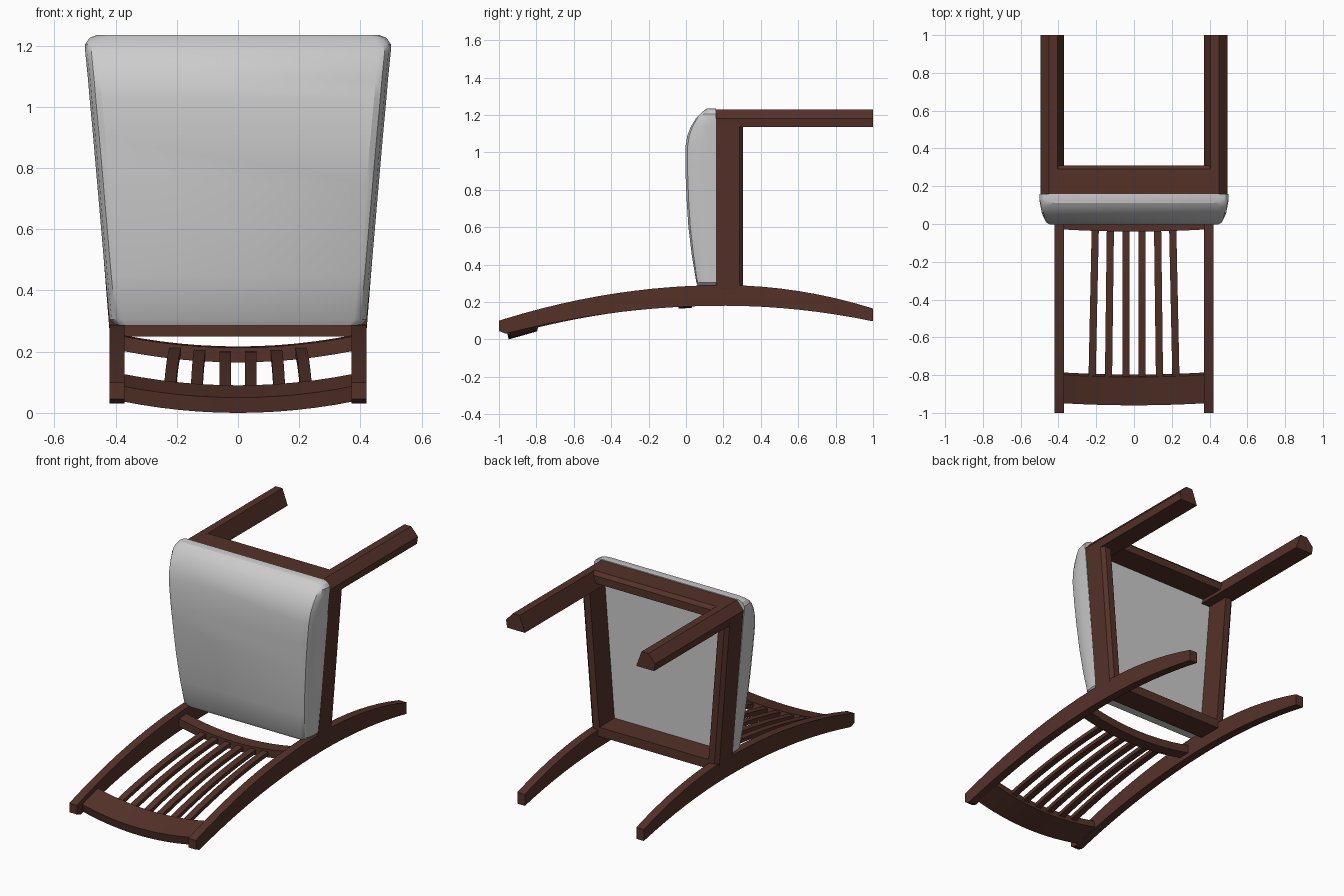
import bpy, bmesh

if "Cube" in bpy.data.objects:
    bpy.data.objects.remove(bpy.data.objects["Cube"])

wood = bpy.data.materials.new("dark_wood")
wood.diffuse_color = (0.09, 0.032, 0.022, 1)
wood.use_nodes = True
wood.node_tree.nodes["Principled BSDF"].inputs["Base Color"].default_value = wood.diffuse_color


def loft(name, sections, mat=wood, smooth=False):
    """Skin a list of equal-length closed sections and cap both ends."""
    bm = bmesh.new()
    rings = [[bm.verts.new(p) for p in s] for s in sections]
    n = len(rings[0])
    for a, b in zip(rings, rings[1:]):
        for i in range(n):
            j = (i + 1) % n
            bm.faces.new((a[i], a[j], b[j], b[i]))
    bm.faces.new(rings[0])
    bm.faces.new(rings[-1])
    bmesh.ops.recalc_face_normals(bm, faces=bm.faces)
    me = bpy.data.meshes.new(name)
    bm.to_mesh(me)
    bm.free()
    ob = bpy.data.objects.new(name, me)
    bpy.context.collection.objects.link(ob)
    if mat:
        me.materials.append(mat)
    if smooth:
        bpy.context.view_layer.objects.active = ob
        ob.select_set(True)
        bpy.ops.object.shade_smooth_by_angle(angle=0.5)
        ob.select_set(False)
    return ob


def top_z(y):
    return 0.29 - (0.132 if y < 0.2 else 0.195) * (y - 0.2) ** 2


def low_z(y):
    return 0.18 - (0.11 if y < 0.2 else 0.13) * (y - 0.2) ** 2


def bow(x):
    return 0.036 * (x / 0.37) ** 2


for s, side in ((-1, "left"), (1, "right")):
    # curved back post that continues into the rear leg
    ys = [-0.965 + 1.965 * i / 20 for i in range(21)]
    secs = [[(s * 0.37, -1, 0.10), (s * 0.42, -1, 0.10),
             (s * 0.42, -1, 0.045), (s * 0.37, -1, 0.045)]]
    secs += [[(s * 0.37, y, top_z(y)), (s * 0.42, y, top_z(y)),
              (s * 0.42, y, low_z(y)), (s * 0.37, y, low_z(y))] for y in ys]
    loft(side + "_back_post", secs, smooth=True)

    # front leg with chamfered outer corner
    prof = [(0.37, 1.135), (0.488, 1.135), (0.495, 1.18), (0.45, 1.23), (0.405, 1.23)]
    loft(side + "_front_leg", [[(s * x, y, z) for x, z in prof] for y in (0.16, 1.0)])

    # tapered side rail of the seat frame
    prof = [(0, 0.16), (0, 0.285), (0.02, 0.305), (0.06, 0.305), (0.06, 0.16)]
    loft(side + "_seat_rail", [[(s * (w - i), y, z) for i, y in prof]
                               for w, z in ((0.42, 0.27), (0.493, 1.18))])

# front and rear rails of the seat frame
prof = [(0.16, 1.23), (0.29, 1.23), (0.31, 1.21), (0.31, 1.165), (0.16, 1.165)]
loft("front_seat_rail", [[(x, y, z) for y, z in prof] for x in (-0.41, 0.41)])
prof = [(0.16, 0.25), (0.305, 0.25), (0.305, 0.305), (0.16, 0.305)]
loft("rear_seat_rail", [[(x, y, z) for y, z in prof] for x in (-0.375, 0.375)])

# bowed crest rail and lower back rail
xs = [-0.38 + 0.76 * i / 12 for i in range(13)]
for name, prof in (
        ("crest_rail", [(-0.948, 0.0), (-0.96, 0.05), (-0.81, 0.09), (-0.797, 0.043)]),
        ("lower_back_rail", [(-0.04, 0.165), (-0.04, 0.213), (0.03, 0.217), (0.03, 0.168)])):
    loft(name, [[(x, y + 0.3 * bow(x), z + bow(x)) for y, z in prof] for x in xs], smooth=True)

# six curved back slats, fanning slightly outwards
for k, (xa, xb) in enumerate(((0.042, 0.042), (0.125, 0.135), (0.205, 0.222))):
    for s in (-1, 1):
        secs = []
        for i in range(11):
            t = i / 10
            y = -0.02 - 0.80 * t
            x = s * (xa + (xb - xa) * t)
            z = (top_z(y) + low_z(y)) / 2 - 0.04 + bow(x)
            secs.append([(x - 0.019, y, z - 0.012), (x + 0.019, y, z - 0.012),
                         (x + 0.019, y, z + 0.012), (x - 0.019, y, z + 0.012)])
        loft(f"back_slat_{'left' if s < 0 else 'right'}_{k + 1}", secs, smooth=True)

# padded seat cushion: stations of (height, front y, half width)
stations = [(0.285, 0.065, 0.40), (0.305, 0.055, 0.42), (0.45, 0.031, 0.434),
            (0.60, 0.013, 0.447), (0.75, 0.003, 0.460), (0.90, -0.003, 0.473),
            (1.03, -0.003, 0.485), (1.09, 0.007, 0.490), (1.14, 0.027, 0.495),
            (1.18, 0.052, 0.499), (1.205, 0.075, 0.499), (1.225, 0.098, 0.485),
            (1.235, 0.112, 0.46)]
secs = []
for z, f, w in stations:
    d = 0.16 - f
    half = [(w, 0.16), (w, f + 0.6 * d), (w - 0.007, f + 0.25 * d),
            (w - 0.02, f + 0.07 * d), (w - 0.04, f)]
    secs.append([(x, y, z) for x, y in half] + [(-x, y, z) for x, y in reversed(half)])
loft("seat_cushion", secs, mat=None, smooth=True)
